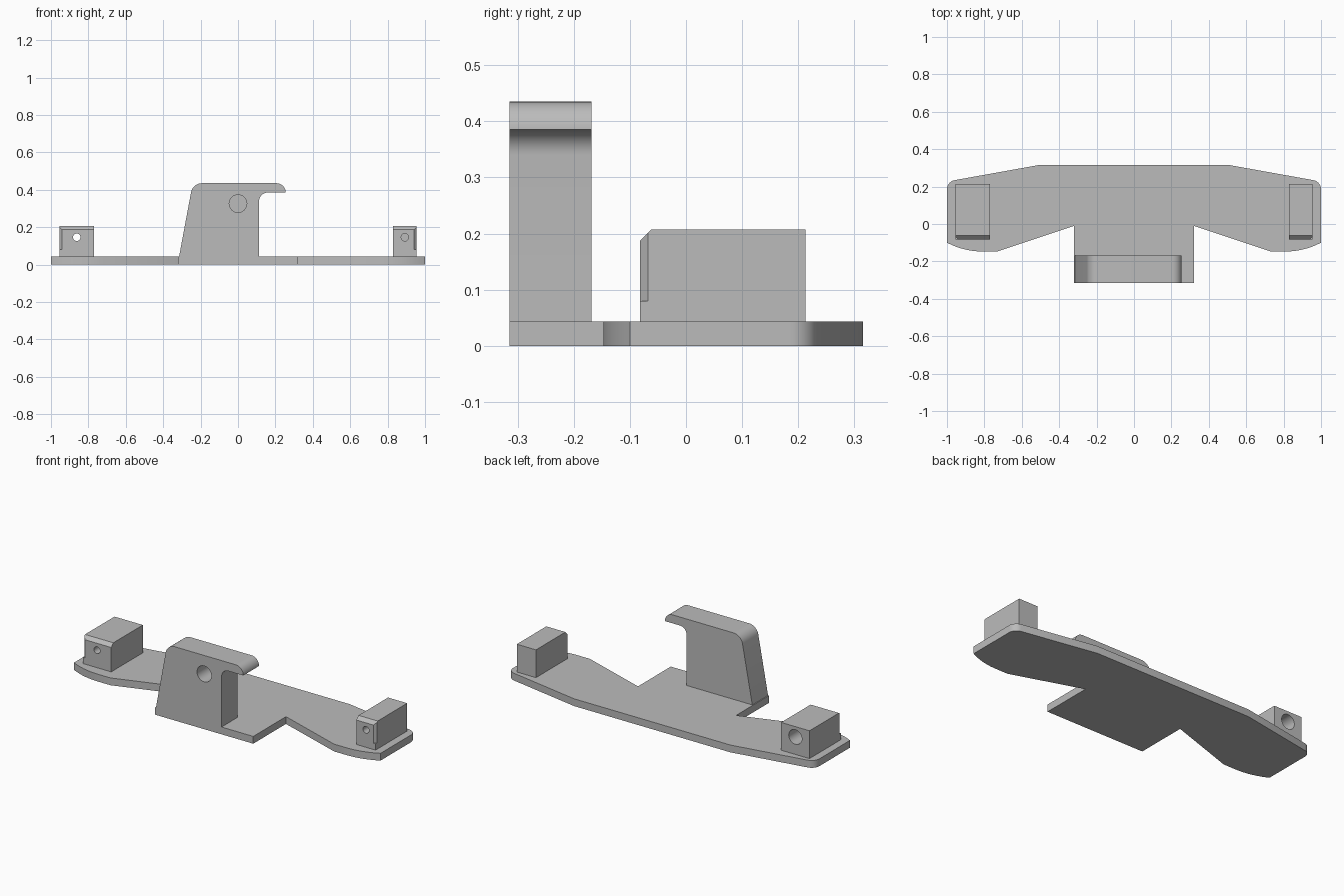
import bpy, bmesh, math
from mathutils import Vector

if "Cube" in bpy.data.objects:
    bpy.data.objects.remove(bpy.data.objects["Cube"])

grey = bpy.data.materials.new("plain grey")
grey.use_nodes = True
grey.diffuse_color = (0.5, 0.5, 0.5, 1)
grey.node_tree.nodes["Principled BSDF"].inputs["Base Color"].default_value = (0.5, 0.5, 0.5, 1)


def rounded(corners, steps=10):
    """Outline from (a, b, radius) corners, with true circular fillets."""
    out = []
    for i, (a, b, r) in enumerate(corners):
        p = Vector((a, b))
        if not r:
            out.append(p)
            continue
        u = (Vector(corners[i - 1][:2]) - p).normalized()
        v = (Vector(corners[(i + 1) % len(corners)][:2]) - p).normalized()
        half = u.angle(v) / 2
        centre = p + (u + v).normalized() * r / math.sin(half)
        start = p + u * r / math.tan(half) - centre
        end = p + v * r / math.tan(half) - centre
        sweep = math.pi - 2 * half
        for k in range(steps + 1):
            t = k / steps
            arc = start * math.sin((1 - t) * sweep) + end * math.sin(t * sweep)
            out.append(centre + arc / math.sin(sweep))
    return out


def prism(name, outline, low, high, axis):
    """Extrude an outline along y (outline in x, z), z (x, y) or x (y, z)."""
    place = {"x": lambda p, d: (d, p[0], p[1]),
             "y": lambda p, d: (p[0], d, p[1]),
             "z": lambda p, d: (p[0], p[1], d)}[axis]
    bm = bmesh.new()
    base = [bm.verts.new(place(p, low)) for p in outline]
    top = [bm.verts.new(place(p, high)) for p in outline]
    bm.faces.new(base)
    bm.faces.new(top)
    for i in range(len(base)):
        bm.faces.new((base[i - 1], base[i], top[i], top[i - 1]))
    bmesh.ops.recalc_face_normals(bm, faces=bm.faces)
    mesh = bpy.data.meshes.new(name)
    bm.to_mesh(mesh)
    bm.free()
    obj = bpy.data.objects.new(name, mesh)
    bpy.context.collection.objects.link(obj)
    mesh.materials.append(grey)
    return obj


def select(obj):
    bpy.ops.object.select_all(action="DESELECT")
    obj.select_set(True)
    bpy.context.view_layer.objects.active = obj


def carve(obj, cutter):
    cutter.hide_render = True
    mod = obj.modifiers.new("cut", "BOOLEAN")
    mod.operation = "DIFFERENCE"
    mod.solver = "EXACT"
    mod.object = cutter
    select(obj)
    bpy.ops.object.modifier_apply(modifier=mod.name)
    bpy.data.objects.remove(cutter)


def bore(obj, x, z, radius, low, high):
    circle = [(x + radius * math.cos(a), z + radius * math.sin(a))
              for a in (math.tau * k / 40 for k in range(40))]
    carve(obj, prism("bore_cutter", circle, low, high, "y"))


def smooth(obj):
    select(obj)
    bpy.ops.object.shade_smooth_by_angle(angle=math.radians(25))


PLATE_TOP = 0.043

# Base plate, mirrored outline
half = [(0.32, -0.315, 0), (0.32, -0.01, 0), (0.73, -0.147, 0), (0.9, -0.147, 0.4),
        (1, -0.1, 0), (1, 0.227, 0.05), (0.51, 0.315, 0)]
outline = half + [(-x, y, r) for x, y, r in reversed(half)]
plate = prism("base_plate", rounded(outline), 0, PLATE_TOP, "z")
smooth(plate)

# Hooked upright with a blind hole in its front
profile = [(-0.315, PLATE_TOP, 0), (0.113, PLATE_TOP, 0), (0.113, 0.385, 0.045),
           (0.255, 0.385, 0), (0.255, 0.435, 0.049), (-0.242, 0.435, 0.06)]
hook = prism("hook_upright", rounded(profile), -0.315, -0.168, "y")
bore(hook, 0, 0.326, 0.047, -0.4, -0.2)
smooth(hook)

# End blocks with a bevelled front top edge and a cut outer front corner
FRONT, BACK, TOP = -0.082, 0.213, 0.207
side = [(FRONT, PLATE_TOP), (BACK, PLATE_TOP), (BACK, TOP), (FRONT + 0.02, TOP), (FRONT, TOP - 0.02)]
for name, inner, outer in (("right_block", -0.77, -0.955), ("left_block", 0.83, 0.955)):
    block = prism(name, side, min(inner, outer), max(inner, outer), "x")
    s = math.copysign(1, outer)
    corner = [(outer - s * 0.028, FRONT - 0.014), (outer + s * 0.014, FRONT + 0.028),
              (outer + s * 0.014, FRONT - 0.014)]
    carve(block, prism("corner_cutter", corner, 0.08, 0.3, "z"))
    middle = (inner + outer) / 2
    bore(block, middle, 0.146, 0.02, -0.2, 0.05)
    if s < 0:
        bore(block, middle, 0.146, 0.043, 0.03, 0.3)
    smooth(block)
